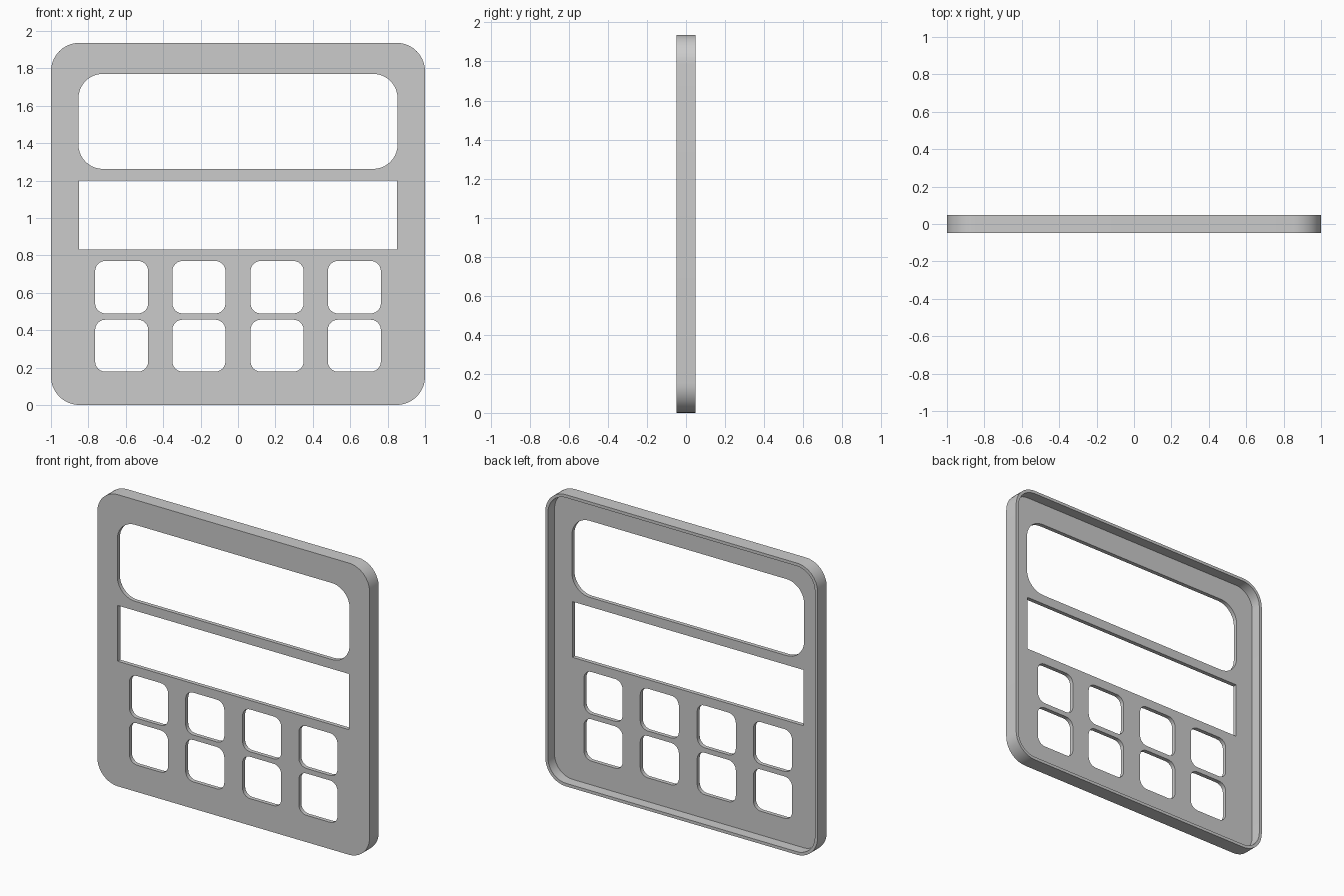
import bpy
import bmesh
from math import cos, sin, pi, radians

cube = bpy.data.objects.get("Cube")
if cube:
    bpy.data.objects.remove(cube, do_unlink=True)

FRONT, BACK = -0.048, 0.048
PANEL_BACK = FRONT + 0.027
HEIGHT = 1.936
RIM = 0.02


def rounded_rect(x0, x1, z0, z1, r, steps=10):
    """Counter-clockwise outline in the xz plane."""
    if r == 0:
        return [(x0, z0), (x1, z0), (x1, z1), (x0, z1)]
    centres = [(x1 - r, z1 - r), (x0 + r, z1 - r), (x0 + r, z0 + r), (x1 - r, z0 + r)]
    points = []
    for quarter, (cx, cz) in enumerate(centres):
        for i in range(steps + 1):
            a = (quarter + i / steps) * pi / 2
            points.append((cx + r * cos(a), cz + r * sin(a)))
    return points


def add_loop(bm, outline, y):
    verts = [bm.verts.new((x, y, z)) for x, z in outline]
    edges = [bm.edges.new((verts[i - 1], v)) for i, v in enumerate(verts)]
    return verts, edges


def add_wall(bm, a, b):
    for i in range(len(a)):
        bm.faces.new((a[i - 1], a[i], b[i], b[i - 1]))


def fill(bm, loops):
    edges = [e for loop in loops for e in loop[1]]
    bmesh.ops.triangle_fill(bm, use_beauty=True, use_dissolve=False, edges=edges)


# Openings: large display, plain slot, two rows of four keys
openings = [
    rounded_rect(-0.853, 0.853, 1.262, 1.77, 0.13),
    rounded_rect(-0.85, 0.85, 0.83, 1.2, 0),
]
for z0, z1 in ((0.178, 0.456), (0.489, 0.77)):
    for cx in (-0.622, -0.209, 0.209, 0.622):
        openings.append(rounded_rect(cx - 0.142, cx + 0.142, z0, z1, 0.055, 6))

bm = bmesh.new()
outer = rounded_rect(-1, 1, 0, HEIGHT, 0.152)
inner = rounded_rect(-1 + RIM, 1 - RIM, RIM, HEIGHT - RIM, 0.152 - RIM)

# Front panel, pierced by the openings
outer_front = add_loop(bm, outer, FRONT)
inner_panel = add_loop(bm, inner, PANEL_BACK)
holes_front = [add_loop(bm, o, FRONT) for o in openings]
holes_back = [add_loop(bm, o, PANEL_BACK) for o in openings]
fill(bm, [outer_front] + holes_front)
fill(bm, [inner_panel] + holes_back)
for front, back in zip(holes_front, holes_back):
    add_wall(bm, front[0], back[0])

# Thin rim standing out behind the panel
outer_back = add_loop(bm, outer, BACK)
inner_back = add_loop(bm, inner, BACK)
add_wall(bm, outer_front[0], outer_back[0])
add_wall(bm, outer_back[0], inner_back[0])
add_wall(bm, inner_back[0], inner_panel[0])
bmesh.ops.recalc_face_normals(bm, faces=bm.faces[:])

mesh = bpy.data.meshes.new("faceplate")
bm.to_mesh(mesh)
bm.free()
faceplate = bpy.data.objects.new("faceplate", mesh)
bpy.context.collection.objects.link(faceplate)

# Plain grey plastic
grey = bpy.data.materials.new("grey")
grey.use_nodes = True
colour = (0.6, 0.6, 0.6, 1)
grey.diffuse_color = colour
grey.node_tree.nodes["Principled BSDF"].inputs["Base Color"].default_value = colour
mesh.materials.append(grey)

# Smooth corners with crisp edges
bpy.ops.object.select_all(action="DESELECT")
faceplate.select_set(True)
bpy.context.view_layer.objects.active = faceplate
bpy.ops.object.shade_smooth_by_angle(angle=radians(30))
